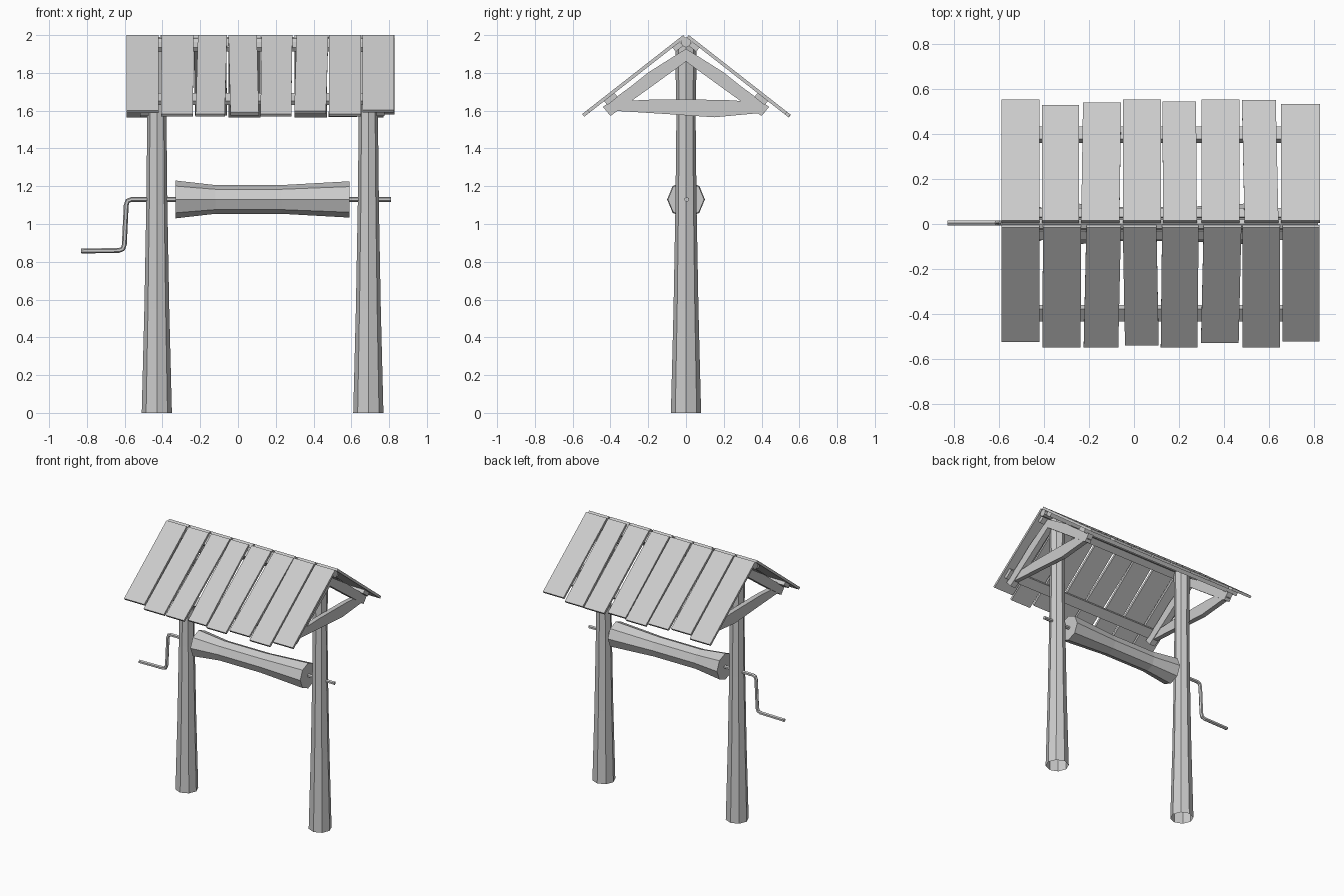
import bpy, bmesh, math
from mathutils import Vector

if "Cube" in bpy.data.objects:
    bpy.data.objects.remove(bpy.data.objects["Cube"])

SLOPE = math.radians(38)
COS, SIN = math.cos(SLOPE), math.sin(SLOPE)


def finish(name, bm):
    bmesh.ops.recalc_face_normals(bm, faces=bm.faces)
    me = bpy.data.meshes.new(name)
    bm.to_mesh(me)
    bm.free()
    ob = bpy.data.objects.new(name, me)
    bpy.context.collection.objects.link(ob)
    return ob


def loft(name, rings, caps=(True, True)):
    """Skin a list of equal-length point loops."""
    bm = bmesh.new()
    vs = [[bm.verts.new(p) for p in r] for r in rings]
    n = len(vs[0])
    for a, b in zip(vs, vs[1:]):
        for i in range(n):
            j = (i + 1) % n
            bm.faces.new((a[i], a[j], b[j], b[i]))
    if caps[0]:
        bm.faces.new(vs[0])
    if caps[1]:
        bm.faces.new(vs[-1])
    return finish(name, bm)


def circle(n, r):
    return [(r * math.cos(2 * math.pi * i / n), r * math.sin(2 * math.pi * i / n))
            for i in range(n)]


def roof_point(x, side, s, d):
    """s = distance down the slope, d = depth below the outer surface."""
    return (x, side * (0.015 + s * COS - d * SIN), 2.0 - s * SIN - d * COS)


def slab(name, side, ridge, eave, s0, s1, d0, d1):
    corners = [(ridge[0], s0), (ridge[1], s0), (eave[1], s1), (eave[0], s1)]
    return loft(name, [[roof_point(x, side, s, d) for x, s in corners] for d in (d0, d1)])


# Tapered octagonal posts, open underneath
for label, cx in (("left", -0.43), ("right", 0.69)):
    profile = [(0, 0.08), (0.55, 0.066), (1.1, 0.056), (1.55, 0.051), (1.94, 0.057)]
    loft(label + "_post",
         [[(cx + a, b, z) for a, b in circle(8, r)] for z, r in profile],
         caps=(False, True))

# Winding drum with a narrowed waist
loft("rope_drum", [[(x, a, 1.13 + b) for a, b in circle(8, r)]
                   for x, r in ((-0.33, 0.1), (-0.12, 0.076), (0.23, 0.076), (0.59, 0.096))])

# Axle and crank in one bent bar
path = [(0.81, 1.13), (-0.565, 1.13), (-0.585, 1.122), (-0.592, 1.10),
        (-0.602, 0.89), (-0.61, 0.868), (-0.63, 0.86), (-0.83, 0.857)]
path = [Vector(p) for p in path]
rings = []
for i, p in enumerate(path):
    t = (path[min(i + 1, len(path) - 1)] - path[max(i - 1, 0)]).normalized()
    rings.append([(p.x - t.y * a, 0.004 + b, p.y + t.x * a) for a, b in circle(6, 0.013)])
loft("crank_axle", rings)

# Roof boards: ridge x start, ridge x end, eave y, sideways skew at the eave
back = [(-0.59, -0.42, 0.555, 0), (-0.41, -0.245, 0.53, 0), (-0.235, -0.065, 0.54, 0.008),
        (-0.05, 0.12, 0.555, 0), (0.13, 0.28, 0.545, -0.004), (0.30, 0.47, 0.555, 0),
        (0.492, 0.643, 0.553, -0.012), (0.655, 0.828, 0.535, 0)]
front = [(-0.59, -0.42, 0.525, 0), (-0.405, -0.235, 0.55, -0.003), (-0.212, -0.058, 0.55, -0.012),
         (-0.05, 0.10, 0.54, 0.01), (0.125, 0.288, 0.55, -0.006), (0.31, 0.478, 0.53, -0.012),
         (0.482, 0.65, 0.55, 0), (0.66, 0.825, 0.522, 0)]
for label, side, boards in (("back", 1, back), ("front", -1, front)):
    for i, (x0, x1, y, skew) in enumerate(boards):
        slab(f"{label}_roof_board_{i + 1}", side, (x0, x1), (x0 + skew, x1 + skew),
             0, (y - 0.015) / COS, 0, 0.018)
    # Battens carrying the boards
    for part, s0, s1 in (("lower", 0.475, 0.545), ("upper", 0.035, 0.085)):
        slab(f"{label}_{part}_batten", side, (-0.57, 0.80), (-0.57, 0.80), s0, s1, 0.018, 0.045)

# Ridge pole
loft("ridge_pole", [[(x, a, 1.962 + b) for a, b in circle(8, 0.027)] for x in (-0.585, 0.82)])

# Gable trusses: two bent rafters and a rough tie beam outside each post
rafter = [(0.44, 1.62), (0.40, 1.572), (0.20, 1.715), (0.0, 1.86), (0.0, 1.928), (0.20, 1.802), (0.29, 1.73)]
tie = [(-0.39, 1.60), (-0.36, 1.65), (-0.15, 1.66), (0.20, 1.657), (0.39, 1.645),
       (0.42, 1.59), (0.15, 1.565), (-0.10, 1.582)]
for label, x0, x1 in (("left", -0.52, -0.475), ("right", 0.732, 0.775)):
    for name, side in (("front", -1), ("back", 1)):
        loft(f"{label}_{name}_rafter", [[(x, side * y, z) for y, z in rafter] for x in (x0, x1)])
    loft(label + "_tie_beam", [[(x, y, z) for y, z in tie] for x in (x0 + 0.004, x1 - 0.004)])
